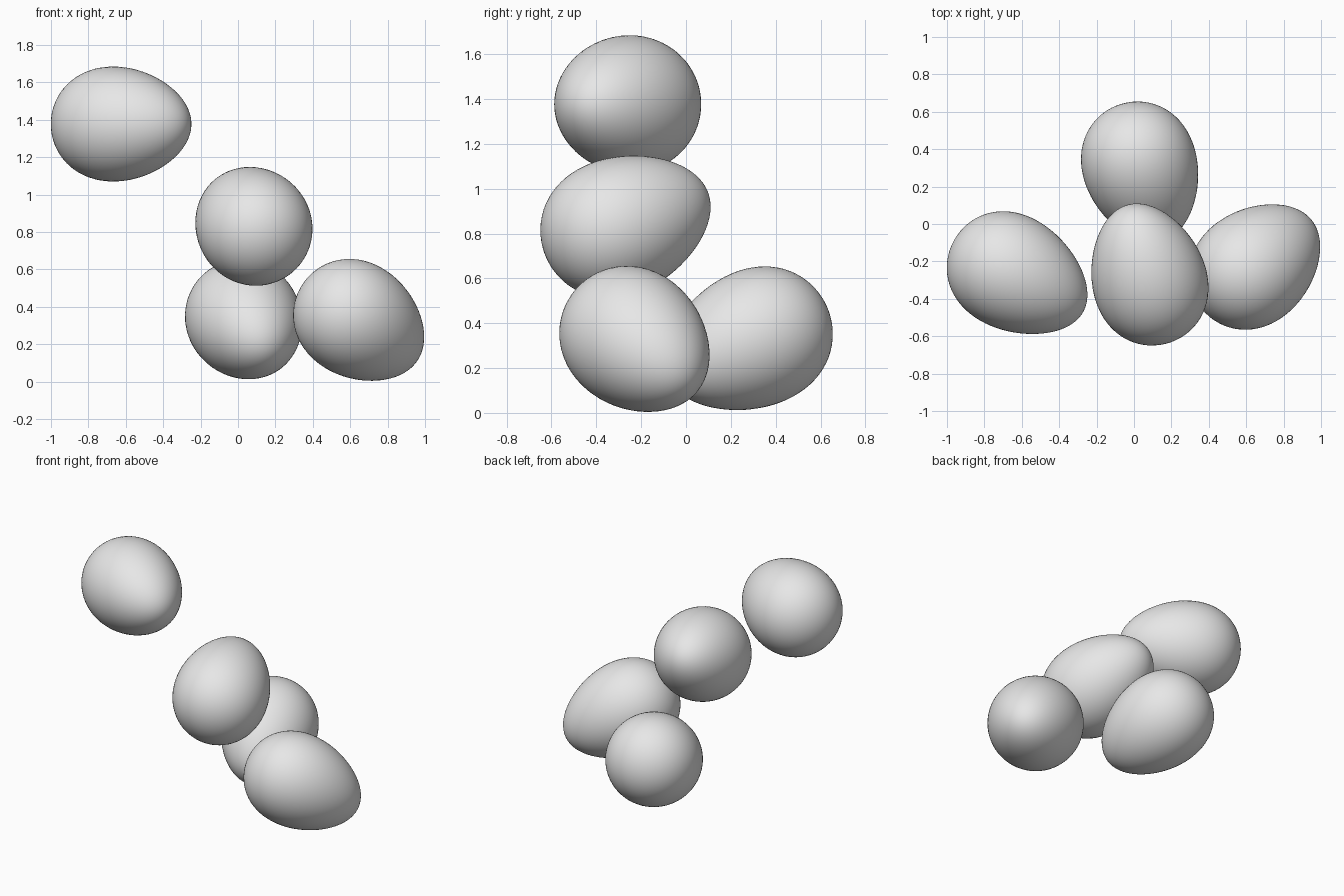
import bpy
import bmesh
from mathutils import Vector

HALF_LENGTH = 0.395
RADIUS = 0.304
TAPER = 0.15

if "Cube" in bpy.data.objects:
    bpy.data.objects.remove(bpy.data.objects["Cube"], do_unlink=True)

# One plain grey for every egg
grey = bpy.data.materials.new("light_grey")
grey.use_nodes = True
grey.diffuse_color = (0.8, 0.8, 0.8, 1)
grey.node_tree.nodes["Principled BSDF"].inputs["Base Color"].default_value = (0.8, 0.8, 0.8, 1)


def egg(name, centre, tip_direction):
    """Egg whose narrow end points along tip_direction, with its bounds centred on centre."""
    bm = bmesh.new()
    bmesh.ops.create_uvsphere(bm, u_segments=64, v_segments=40, radius=1)
    turn = Vector(tip_direction).to_track_quat("Z", "Y")
    for v in bm.verts:
        width = RADIUS * (1 - TAPER * v.co.z)
        v.co = turn @ Vector((v.co.x * width, v.co.y * width, v.co.z * HALF_LENGTH))
    middle = Vector([(min(v.co[i] for v in bm.verts) + max(v.co[i] for v in bm.verts)) / 2
                     for i in range(3)])
    bmesh.ops.translate(bm, verts=bm.verts, vec=-middle)
    for f in bm.faces:
        f.smooth = True
    mesh = bpy.data.meshes.new(name)
    bm.to_mesh(mesh)
    bm.free()
    mesh.materials.append(grey)
    obj = bpy.data.objects.new(name, mesh)
    obj.location = centre
    bpy.context.collection.objects.link(obj)
    return obj


# Three eggs in a pile and one raised apart
egg("raised_egg", (-0.625, -0.26, 1.377), (0.875, -0.485, 0))
egg("upper_egg", (0.085, -0.27, 0.83), (-0.27, 0.91, 0.35))
egg("back_egg", (0.03, 0.278, 0.333), (0.27, -0.88, -0.39))
egg("left_egg", (0.645, -0.23, 0.33), (0.69, 0.56, -0.46))
